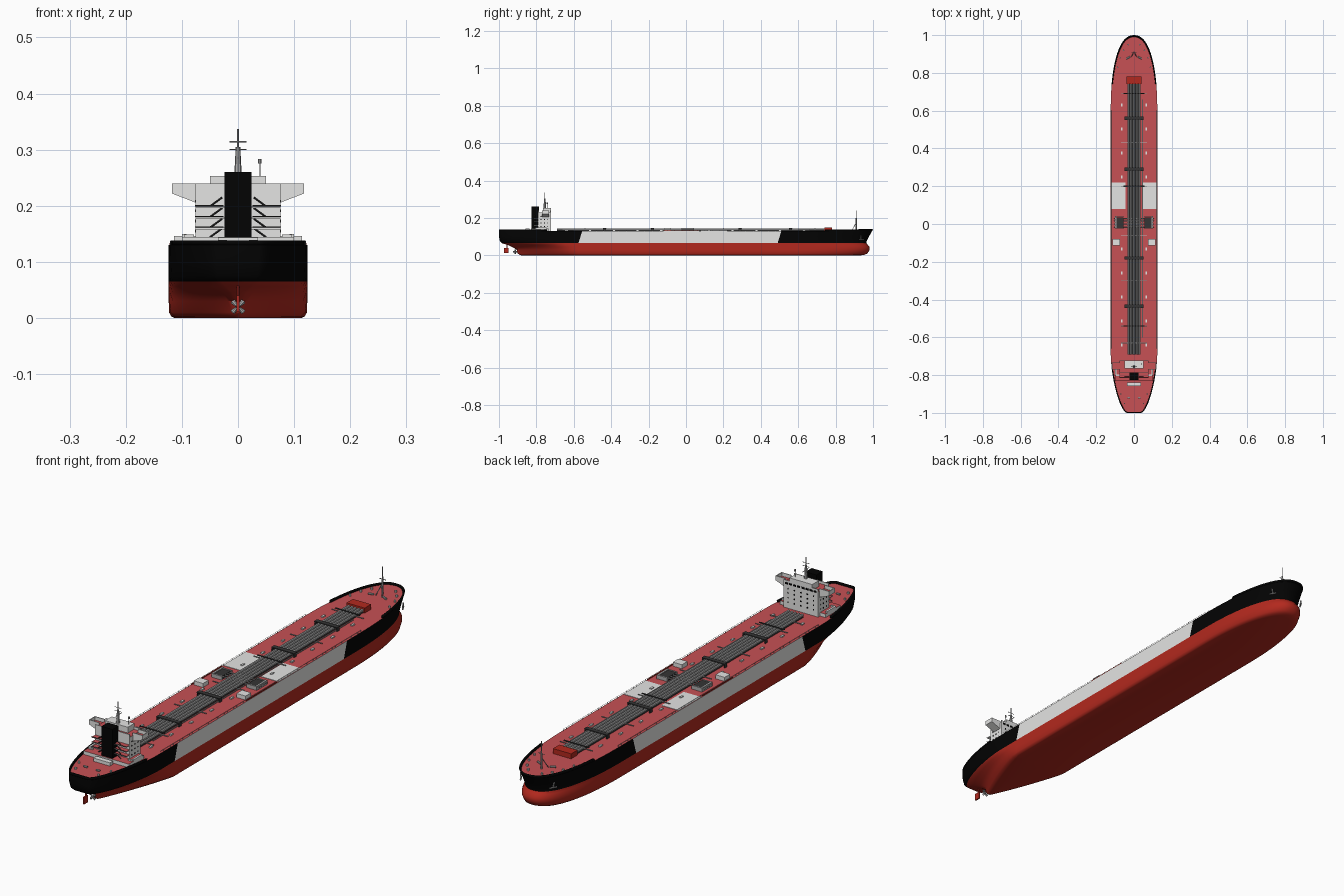
import bpy, bmesh, math
from mathutils import Vector, Matrix

if "Cube" in bpy.data.objects:
    bpy.data.objects.remove(bpy.data.objects["Cube"])


def material(name, rgb):
    m = bpy.data.materials.new(name)
    m.diffuse_color = (*rgb, 1)
    m.use_nodes = True
    m.node_tree.nodes["Principled BSDF"].inputs["Base Color"].default_value = m.diffuse_color
    return m


RED = material("hull_red", (0.45, 0.022, 0.013))
DECK = material("deck_red", (0.57, 0.082, 0.09))
BLACK = material("black", (0.001, 0.001, 0.001))
WHITE = material("off_white", (0.78, 0.78, 0.77))
GREY = material("pipe_grey", (0.42, 0.42, 0.42))
DARK = material("dark_grey", (0.035, 0.035, 0.035))


class Part:
    """Collects simple solids into one named object."""

    def __init__(self, name, *mats, rule=None):
        self.name, self.mats, self.rule, self.bm = name, mats, rule, bmesh.new()

    def __enter__(self):
        return self

    def box(self, x0, x1, y0, y1, z0, z1):
        m = Matrix.Translation(((x0 + x1) / 2, (y0 + y1) / 2, (z0 + z1) / 2)) \
            @ Matrix.Diagonal((abs(x1 - x0), y1 - y0, z1 - z0, 1))
        bmesh.ops.create_cube(self.bm, size=1, matrix=m)

    def rod(self, a, b, r, r2=None, seg=8):
        a, b = Vector(a), Vector(b)
        d = b - a
        m = Matrix.Translation((a + b) / 2) @ d.to_track_quat('Z', 'Y').to_matrix().to_4x4()
        bmesh.ops.create_cone(self.bm, cap_ends=True, segments=seg, radius1=r,
                              radius2=r if r2 is None else r2, depth=d.length, matrix=m)

    def prism(self, pts, y0, y1):
        lo, hi = [[self.bm.verts.new((x, y, z)) for x, z in pts] for y in (y0, y1)]
        self.bm.faces.new(lo)
        self.bm.faces.new(hi)
        for i in range(len(pts)):
            j = (i + 1) % len(pts)
            self.bm.faces.new((lo[i], lo[j], hi[j], hi[i]))

    def __exit__(self, *_):
        loose = [v for v in self.bm.verts if not v.link_faces]
        bmesh.ops.delete(self.bm, geom=loose, context='VERTS')
        bmesh.ops.recalc_face_normals(self.bm, faces=self.bm.faces)
        for f in self.bm.faces if self.rule else ():
            f.material_index = self.rule(f.normal, f.calc_center_median())
        me = bpy.data.meshes.new(self.name)
        self.bm.to_mesh(me)
        for m in self.mats:
            me.materials.append(m)
        self.obj = bpy.data.objects.new(self.name, me)
        bpy.context.collection.objects.link(self.obj)
        bpy.ops.object.select_all(action='DESELECT')
        self.obj.select_set(True)
        bpy.context.view_layer.objects.active = self.obj
        bpy.ops.object.shade_smooth_by_angle(angle=math.radians(38))


# Hull waterlines: z, half width, stern end, stern half width, stern power, bow end
LEVELS = [(0, .113, -.88, .003, 1.1, .935), (.003, .119, -.89, .004, 1.1, .955),
          (.010, .123, -.90, .004, 1.15, .970), (.030, .1235, -.905, .005, 1.25, .982),
          (.045, .1235, -.93, .010, 1.35, .981), (.056, .1235, -.955, .022, 1.4, .972),
          (.065, .1235, -.985, .030, 1.55, .964), (.075, .1235, -.995, .035, 1.6, .966),
          (.100, .1235, -1, .038, 1.6, .978), (.130, .1235, -1, .039, 1.6, .995),
          (.138, .1235, -1, .039, 1.6, 1.0)]
N = 18


def swell(s, n):
    return max(0, 1 - (1 - min(max(s, 0), 1)) ** n) ** (1 / n)


def waterline(z, w, ys, w0, n, yb):
    """Half outline from stern to bow; the paint borders lean with height."""
    lean = .02 * (z - .065) / .065 if z > .065 else 0
    aft, fore = -.575 + lean, .49 + lean
    ylist = [ys + (aft - ys) * (i / N) ** 1.7 for i in range(N + 1)] + [-.3, 0, .3]
    ylist += [yb + (fore - yb) * (i / N) ** 2 for i in range(N, -1, -1)]
    return [((w0 + (w - w0) * swell((y - ys) / .31, n)) * swell((yb - y) / .4, 2.3), y, z)
            for y in ylist]


def shell(bm, levels, keep=lambda y: True):
    rows = [[[bm.verts.new((s * x, y, z)) for x, y, z in waterline(*lv)] for s in (1, -1)]
            for lv in levels]
    for a, b in zip(rows, rows[1:]):
        for k in (0, 1):
            for i in range(len(a[k]) - 1):
                if keep((a[k][i].co.y + a[k][i + 1].co.y) / 2):
                    bm.faces.new((a[k][i], a[k][i + 1], b[k][i + 1], b[k][i]))
        bm.faces.new((a[0][0], b[0][0], b[1][0], a[1][0]))
    return rows


def hull_paint(n, c):
    if c.z > .129 or c.z < .065:
        return 3 if c.z > .1 else 0
    lean = .02 * (c.z - .065) / .065
    return 2 if -.575 + lean < c.y < .49 + lean else 1


def roof(n, c):
    return 1 if n.z > .9 and c.z < .235 else 0


with Part("hull", RED, BLACK, WHITE, DECK, rule=hull_paint) as p:
    rows = shell(p.bm, LEVELS[:-1])
    for r in (rows[0], rows[-1]):
        for i in range(len(r[0]) - 1):
            p.bm.faces.new((r[0][i], r[0][i + 1], r[1][i + 1], r[1][i]))
    bmesh.ops.remove_doubles(p.bm, verts=p.bm.verts, dist=1e-5)
# Raised bulwarks at bow and stern
with Part("bulwark", BLACK) as p:
    shell(p.bm, LEVELS[-2:], lambda y: y > .76 or y < -.76)
    bmesh.ops.remove_doubles(p.bm, verts=p.bm.verts, dist=1e-5)
mod = p.obj.modifiers.new("thickness", 'SOLIDIFY')
mod.thickness, mod.offset = .006, -1

# Rudder, propeller and anchors
with Part("rudder", RED) as p:
    p.box(-.003, .003, -.972, -.948, .012, .04)
    p.rod((0, -.957, .035), (0, -.957, .075), .003)
with Part("propeller", GREY) as p:
    p.rod((0, -.925, .02), (0, -.895, .02), .004)
    for k in range(4):
        a = math.radians(45 + 90 * k)
        p.rod((0, -.917, .02), (.013 * math.cos(a), -.912, .02 + .013 * math.sin(a)), .002, .005)
with Part("anchors", GREY) as p:
    for s in (-1, 1):
        p.rod((s * .074, .935, .105), (s * .070, .937, .082), .003)
        p.rod((s * .078, .925, .084), (s * .064, .95, .084), .003)

# Deck pipes over a dark walkway, with cross lines and racks
with Part("pipe_walkway", DARK) as p:
    p.box(-.034, .034, -.69, .74, .128, .132)
with Part("deck_pipes", GREY) as p:
    for x in (-.030, -.015, 0, .015, .030):
        p.rod((x, -.69, .139), (x, .74, .139), .0055)
    p.rod((.045, -.6, .135), (.045, .66, .135), .002)
    for y in (.69, .43, .2, -.06, -.3, -.54, -.63):
        p.rod((-.07, y, .136), (.07, y, .136), .002)
    for y in (-.015, 0, .015, .03):
        p.rod((-.105, y, .14), (.105, y, .14), .0025)
with Part("pipe_racks", DARK) as p:
    for y in (.56, .29, -.18, -.435):
        p.box(-.05, .05, y - .009, y + .009, .1435, .147)
        for x in (-.048, -.022, .022, .048):
            p.box(x - .002, x + .002, y - .008, y + .008, .129, .144)
    for y in (.69, .2, -.54):
        p.box(-.055, .055, y - .003, y + .003, .143, .146)

# Loading stations amidships, deck panels and the store at the forward end
with Part("manifold_grating", DARK) as p:
    for s in (-1, 1):
        p.box(s * .056, s * .092, -.02, .035, .129, .143)
with Part("manifold_frames", GREY) as p:
    for s in (-1, 1):
        p.box(s * .092, s * .1, -.025, .042, .129, .146)
        for y in (-.025, .037):
            p.box(s * .054, s * .095, y, y + .004, .129, .145)
with Part("forward_store", RED) as p:
    p.box(-.04, .04, .74, .78, .129, .15)
with Part("spill_tray", RED) as p:
    for s in (-1, 1):
        p.box(s * .12, s * .122, -.12, .07, .129, .134)
with Part("deck_panels", WHITE) as p:
    for s in (-1, 1):
        p.box(s * .046, s * .122, .08, .22, .128, .1315)
        p.box(s * .074, s * .114, -.115, -.08, .129, .146)

# Hatches, bollards and winches
with Part("deck_fittings", WHITE) as p:
    for s in (-1, 1):
        for k in range(11):
            y = -.64 + .127 * k
            p.box(s * .061, s * .069, y - .008, y + .008, .129, .135)
        for x, y in ((.03, .95), (.055, .92), (.075, .88), (.087, .83), (.05, -.95), (.07, -.9)):
            p.rod((s * x, y, .129), (s * x, y, .138), .004)
with Part("winches", GREY) as p:
    for s in (-1, 1):
        p.rod((s * .02, .885, .135), (s * .04, .875, .135), .004)
        p.rod((s * .02, -.92, .135), (s * .035, -.92, .135), .004)
with Part("railings", GREY) as p:
    for s in (-1, 1):
        p.rod((s * .121, -.66, .1365), (s * .121, .6, .1365), .0006, seg=4)
        for k in range(64):
            y = -.66 + .02 * k
            p.rod((s * .121, y, .129), (s * .121, y, .1365), .0006, seg=4)

# Accommodation block: white walls and parapets, red roofs
with Part("accommodation", WHITE, DECK, rule=roof) as p:
    p.box(-.076, .076, -.79, -.723, .129, .23)
    p.box(-.1, .1, -.83, -.735, .129, .144)
    p.box(-.076, .076, -.79, -.787, .23, .24)
    p.box(-.076, .076, -.726, -.723, .23, .24)
    for z in (.158, .177, .196):
        p.box(-.076, .076, -.812, -.788, z, z + .003)
with Part("bridge_wings", WHITE, DECK, rule=roof) as p:
    for s in (-1, 1):
        p.prism([(s * .074, .226), (s * .118, .226), (s * .118, .222), (s * .074, .205)],
                -.768, -.734)
        for y in (-.77, -.735):
            p.prism([(s * .074, .24), (s * .118, .24), (s * .118, .222), (s * .074, .205)],
                    y, y + .003)
        p.box(s * .115, s * .118, -.77, -.732, .222, .24)
with Part("wheelhouse_top", WHITE) as p:
    p.box(-.05, .05, -.765, -.723, .229, .253)
with Part("aft_store_and_boats", WHITE) as p:
    p.box(-.036, .036, -.858, -.838, .129, .143)
    for s in (-1, 1):
        p.box(s * .092, s * .1, -.80, -.745, .129, .15)
        p.box(s * .078, s * .096, -.805, -.798, .129, .149)

# Portholes and bridge windows
with Part("windows", BLACK) as p:
    for k in range(8):
        x = -.063 + .018 * k
        p.box(x - .006, x + .006, -.7235, -.7215, .225, .232)
    for z in (.155, .173, .191, .208):
        for k in range(5):
            x = -.056 + .028 * k
            p.box(x - .0024, x + .0024, -.7235, -.7215, z - .0025, z + .0025)
        for y in (-.775, -.757, -.739):
            for s in (-1, 1):
                p.box(s * .075, s * .0768, y - .0024, y + .0024, z - .0025, z + .0025)

# Aft stairs and edge rails, then the funnel casing
with Part("stairs", DARK) as p:
    for s in (-1, 1):
        for z in (.144, .161, .18, .199):
            p.rod((s * .05, -.808, z), (s * .028, -.808, z + .016), .0018, seg=4)
        for z in (.160, .179, .198):
            p.rod((s * .026, -.813, z + .002), (s * .077, -.813, z + .002), .001, seg=4)
with Part("funnel", BLACK) as p:
    p.box(-.024, .024, -.825, -.786, .129, .26)

# Masts
with Part("main_mast", GREY) as p:
    p.rod((0, -.755, .25), (0, -.755, .305), .007, .004)
    p.rod((0, -.755, .3), (0, -.755, .337), .0014)
    for z in (.3, .314):
        p.rod((-.015, -.755, z), (.015, -.755, z), .001)
    p.rod((0, -.77, .285), (0, -.735, .285), .0012)
    p.rod((.039, -.742, .25), (.039, -.742, .278), .001)
    p.rod((.039, -.742, .275), (.039, -.742, .283), .003)
with Part("fore_mast", GREY) as p:
    p.rod((0, .91, .129), (0, .91, .2), .004, .003)
    p.rod((0, .91, .195), (0, .91, .24), .0014)
    p.rod((-.014, .91, .19), (.014, .91, .19), .0014)
    for s in (-1, 1):
        p.rod((s * .014, .885, .129), (0, .91, .175), .0016)
